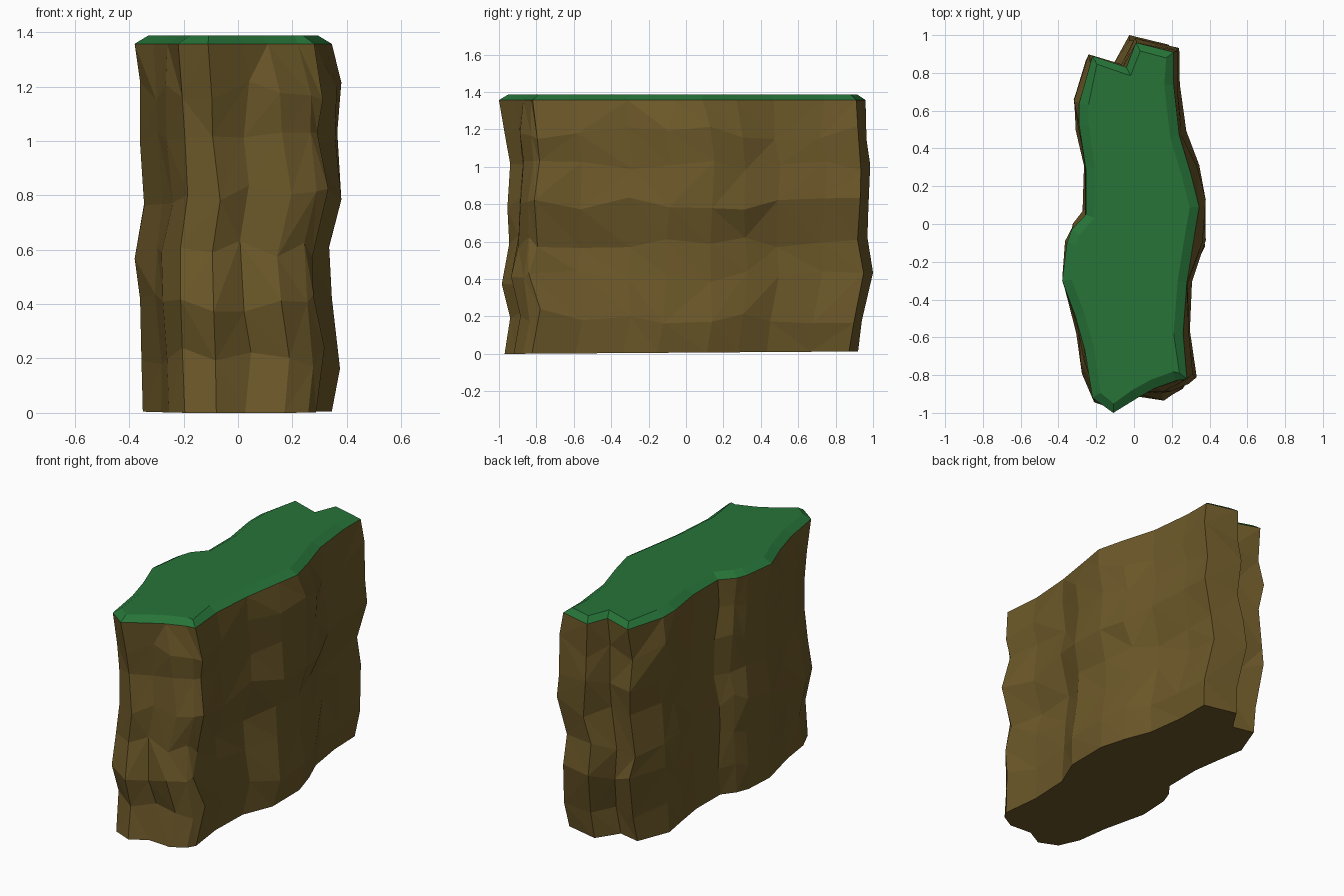
import bpy, bmesh, random
from mathutils import Vector

if "Cube" in bpy.data.objects:
    bpy.data.objects.remove(bpy.data.objects["Cube"])

random.seed(4)

# Outline at the grass rim, and the matching outline of the rock body below it
RIM = [(.01, .96), (.21, .91), (.21, .74), (.24, .47), (.30, .27), (.345, .09), (.32, -.06),
       (.28, -.31), (.26, -.58), (.28, -.82), (.22, -.83), (.11, -.87), (.02, -.92), (-.11, -1),
       (-.22, -.92), (-.26, -.67), (-.31, -.49), (-.38, -.30), (-.355, -.10), (-.33, -.03),
       (-.255, .05), (-.255, .29), (-.29, .52), (-.29, .64), (-.22, .89), (-.04, .83)]
BODY = [(-.01, .98), (.205, .93), (.21, .72), (.245, .48), (.31, .32), (.36, .15), (.36, -.12),
        (.28, -.31), (.27, -.57), (.30, -.81), (.27, -.86), (.18, -.91), (.03, -.90), (-.08, -.96),
        (-.20, -.91), (-.26, -.78), (-.29, -.58), (-.36, -.30), (-.35, -.10), (-.32, -.02),
        (-.26, .06), (-.26, .30), (-.29, .49), (-.32, .66), (-.24, .87), (-.10, .84)]
# Rock layers: height, left, right, front, back
LEVELS = [(0, -.35, .345, -.97, .92), (.2, -.355, .375, -.94, .94), (.41, -.36, .345, -.985, 1),
          (.6, -.38, .335, -.945, .97), (.8, -.345, .38, -.955, .975),
          (1.0, -.36, .365, -.94, .985), (1.18, -.36, .38, -.965, .965)]
RIM_Z, TOP_Z = 1.357, 1.387


def fit(values, lo, hi):
    a, b = min(values), max(values)
    return [lo + (v - a) * (hi - lo) / (b - a) for v in values]


def layer(z, left, right, front, back):
    """One rough ring, drifting towards the rim outline higher up."""
    rough = .011 if z else 0
    t = .45 * z / RIM_Z
    pts = [Vector(b).lerp(Vector(r), t) for b, r in zip(BODY, RIM)]
    xs = fit([p.x + random.uniform(-rough, rough) for p in pts], left, right)
    ys = fit([p.y + random.uniform(-rough, rough) for p in pts], front, back)
    zs = [z + random.uniform(-.04, .04) if z else .007 * (y + .97) for y in ys]
    return list(zip(xs, ys, zs))


def finish(bm, name, colour):
    bmesh.ops.recalc_face_normals(bm, faces=bm.faces)
    mesh = bpy.data.meshes.new(name)
    bm.to_mesh(mesh)
    bm.free()
    mat = bpy.data.materials.new(name)
    mat.diffuse_color = (*colour, 1)
    mat.use_nodes = True
    mat.node_tree.nodes["Principled BSDF"].inputs["Base Color"].default_value = mat.diffuse_color
    mesh.materials.append(mat)
    bpy.context.collection.objects.link(bpy.data.objects.new(name, mesh))


rim = [(x, y, RIM_Z) for x, y in RIM]
n = len(rim)

# Rock body: stacked rings bridged by faceted walls, closed underneath
bm = bmesh.new()
rings = [[bm.verts.new(p) for p in ring] for ring in [layer(*l) for l in LEVELS] + [rim]]
for low, high in zip(rings, rings[1:]):
    for i in range(n):
        j = (i + 1) % n
        a, b, c, d = low[i], low[j], high[j], high[i]
        if random.random() < .5:
            bm.faces.new((a, b, c))
            bm.faces.new((a, c, d))
        else:
            bm.faces.new((a, b, d))
            bm.faces.new((b, c, d))
bm.faces.new(rings[0])
finish(bm, "rock_cliff", (.15, .098, .022))

# Grass cap: sloped band rising to a flat inset top
bm = bmesh.new()
outer = [bm.verts.new(p) for p in rim]
inner = []
for i in range(n):
    p, q, r = (Vector(rim[k % n]) for k in (i - 1, i, i + 1))
    d = (q - p).normalized() + (r - q).normalized()
    d.normalize()
    inward = Vector((d.y, -d.x, 0))
    inner.append(bm.verts.new(q + inward * .05 + Vector((0, 0, TOP_Z - RIM_Z))))
for i in range(n):
    j = (i + 1) % n
    bm.faces.new((outer[i], outer[j], inner[j], inner[i]))
bm.faces.new(inner)
finish(bm, "grass_top", (.02, .175, .04))
